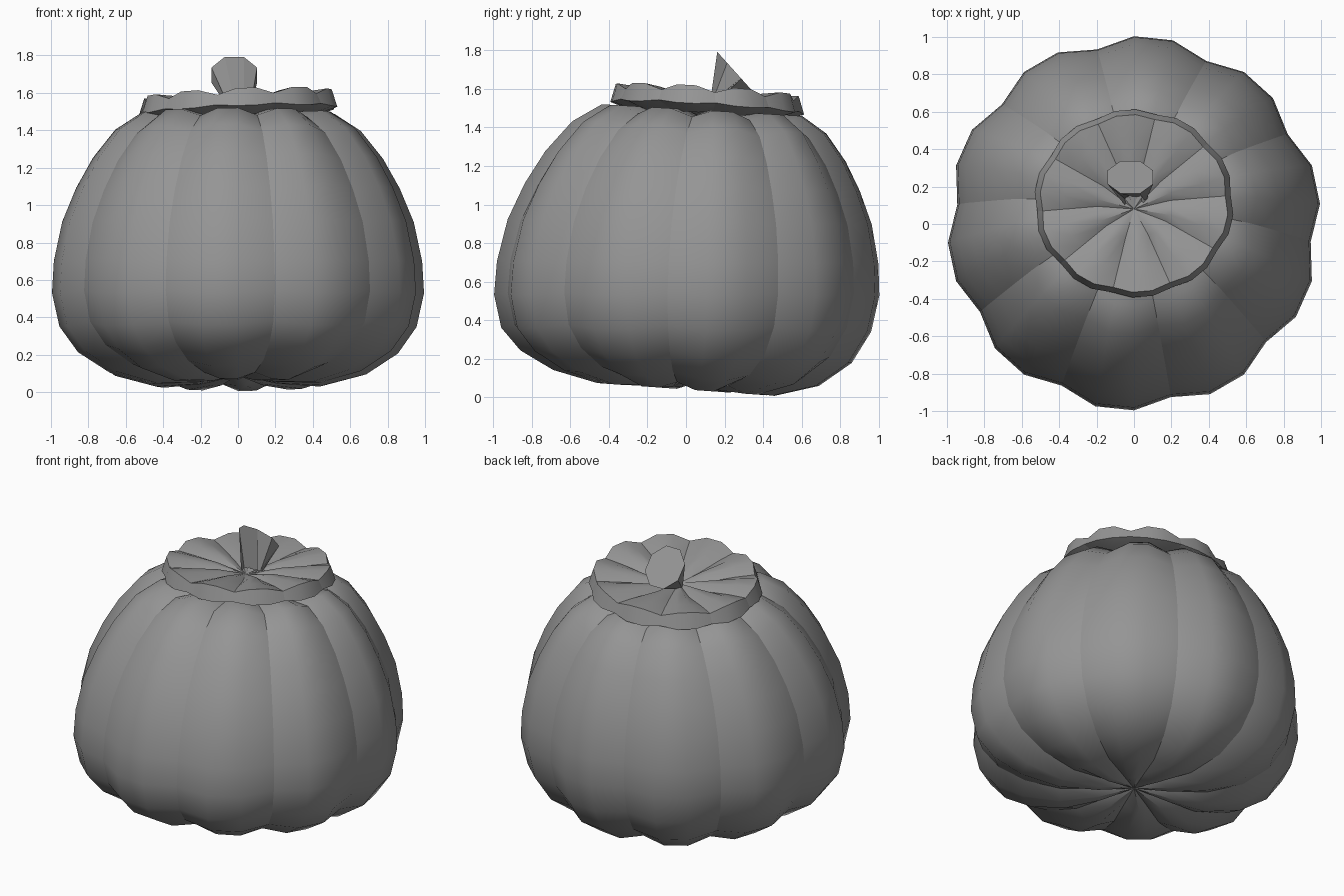
import bpy, bmesh, math
from mathutils import Vector

cube = bpy.data.objects.get("Cube")
if cube:
    bpy.data.objects.remove(cube, do_unlink=True)

grey = bpy.data.materials.new("plain_grey")
grey.use_nodes = True
colour = (0.3, 0.3, 0.3, 1)
grey.diffuse_color = colour
grey.node_tree.nodes["Principled BSDF"].inputs["Base Color"].default_value = colour

LOBES = 10


def loft(name, rings, sides, place, groove_step=0, smooth=True):
    """Skin a closed column of rings; rings of zero radius become poles."""
    bm = bmesh.new()
    loops = []
    for i, (r, z) in enumerate(rings):
        if r == 0:
            loops.append([bm.verts.new(place(i, r, z, 0))] * sides)
        else:
            loops.append([bm.verts.new(place(i, r, z, k)) for k in range(sides)])
    for low, high in zip(loops, loops[1:]):
        for k in range(sides):
            n = (k + 1) % sides
            corners = list(dict.fromkeys((low[k], low[n], high[n], high[k])))
            bm.faces.new(corners)
    # Close open ends with one flat face
    for loop in (loops[0], loops[-1]):
        if len(set(loop)) == sides:
            bm.faces.new(loop)
    bmesh.ops.recalc_face_normals(bm, faces=bm.faces)
    for f in bm.faces:
        f.smooth = smooth
    for e in bm.edges:
        e.smooth = e.calc_face_angle(0) < math.radians(35)
    # Keep the grooves between lobes crisp
    if groove_step:
        for low, high in zip(loops, loops[1:]):
            for k in range(0, sides, groove_step):
                edge = bm.edges.get((low[k], high[k]))
                if edge:
                    edge.smooth = False
    mesh = bpy.data.meshes.new(name)
    bm.to_mesh(mesh)
    bm.free()
    mesh.materials.append(grey)
    obj = bpy.data.objects.new(name, mesh)
    bpy.context.collection.objects.link(obj)
    return obj


# Ribbed fruit body, leaning a little to the back
def place_body(i, r, z, k):
    a = math.radians(30 + 12 * k)
    p = Vector((r * math.cos(a), r * math.sin(a), z))
    if k % 3 == 0 and r > 0:
        centre = Vector((0, 0, 0.75))
        p = centre + (p - centre) * 0.95
    lean = (z / 1.5) ** 3
    tilt = 0.06 * lean + 0.08 * max(0, 1 - z / 0.4)
    return (p.x, p.y + 0.085 * lean, p.z - tilt * p.y)


body_profile = [(0, 0.09), (0.22, 0.05), (0.46, 0.04), (0.69, 0.1), (0.86, 0.21),
                (0.96, 0.35), (1.0, 0.53), (0.99, 0.7), (0.945, 0.91), (0.87, 1.09),
                (0.78, 1.25), (0.66, 1.4), (0.52, 1.49), (0.3, 1.49), (0, 1.46)]
loft("fruit_body", body_profile, LOBES * 3, place_body, groove_step=3)


# Scalloped cap, dished towards the stem
def place_cap(i, r, z, k):
    a = math.radians(5 + 12 * k)
    if k % 3 == 0 and r > 0:
        r *= 0.97
        z -= 0.03 if i > 1 else -0.01
    x, y = r * math.cos(a), 0.94 * r * math.sin(a)
    return (x, y + 0.11 - 0.03 * (r == 0), z + 0.04 * x - 0.065 * y)


cap_profile = [(0.4, 1.46), (0.535, 1.5), (0.505, 1.595), (0.38, 1.585),
               (0.2, 1.56), (0, 1.52)]
loft("leaf_cap", cap_profile, LOBES * 3, place_cap, groove_step=3)


# Stem flaring from a narrow foot to a slanted cut
def place_stem(i, r, z, k):
    a = math.tau * (k + 0.5) / 8
    x, s = r * math.cos(a), r * math.sin(a)
    if i == 0:
        return (0.015 + x, 0.1 + s, z)
    return (x - 0.02, 0.25 - 0.72 * s, z + 0.8 * s)


loft("stem", [(0.05, 1.49), (0.132, 1.695)], 8, place_stem, smooth=False)
